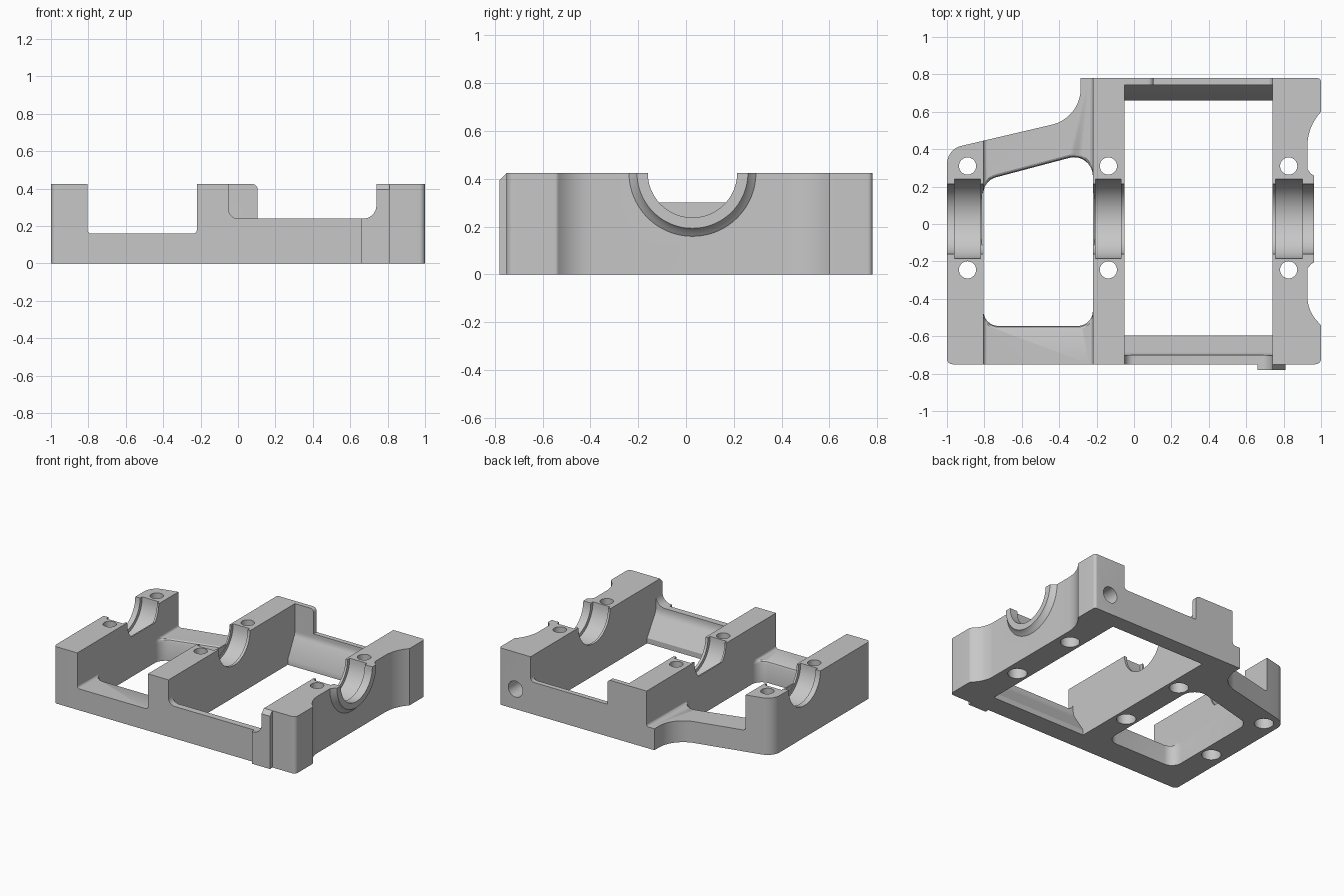
import bpy, bmesh, math
from mathutils import Vector

if "Cube" in bpy.data.objects:
    bpy.data.objects.remove(bpy.data.objects["Cube"], do_unlink=True)

H = 0.425                # full height, also the bore axis height
BORE_Y = 0.027
FRONT, BACK = -0.75, 0.78

grey = bpy.data.materials.new("cast_grey")
grey.use_nodes = True
grey.diffuse_color = (0.57, 0.57, 0.57, 1)
grey.node_tree.nodes["Principled BSDF"].inputs["Base Color"].default_value = (0.57, 0.57, 0.57, 1)


def rounded(points, steps=8):
    """Outline from (a, b) or (a, b, radius) corners."""
    out, n = [], len(points)
    for i, p in enumerate(points):
        c = Vector(p[:2])
        if len(p) == 2:
            out.append(c)
            continue
        u = (Vector(points[i - 1][:2]) - c).normalized()
        v = (Vector(points[(i + 1) % n][:2]) - c).normalized()
        half = u.angle(v) / 2
        centre = c + (u + v).normalized() * (p[2] / math.sin(half))
        t = p[2] / math.tan(half)
        a, b = c + u * t - centre, c + v * t - centre
        turn = a.angle_signed(b)
        for k in range(steps + 1):
            s = -turn * k / steps
            out.append(centre + Vector((a.x * math.cos(s) - a.y * math.sin(s),
                                        a.x * math.sin(s) + a.y * math.cos(s))))
    return out


def arc(cx, cy, r, start=0.0, sweep=2 * math.pi, n=48):
    count = n if sweep > 6 else n + 1
    return [Vector((cx + r * math.cos(start + sweep * k / n),
                    cy + r * math.sin(start + sweep * k / n))) for k in range(count)]


def loft(name, axis, sections):
    """Solid through (position, outline) sections along an axis."""
    place = {"x": lambda p, d: (d, p[0], p[1]),
             "y": lambda p, d: (p[0], d, p[1]),
             "z": lambda p, d: (p[0], p[1], d)}[axis]
    bm = bmesh.new()
    rings = [[bm.verts.new(place(p, d)) for p in pts] for d, pts in sections]
    bm.faces.new(rings[0])
    bm.faces.new(rings[-1])
    for lo, hi in zip(rings, rings[1:]):
        for i in range(len(lo)):
            j = (i + 1) % len(lo)
            bm.faces.new((lo[i], lo[j], hi[j], hi[i]))
    bmesh.ops.recalc_face_normals(bm, faces=bm.faces)
    mesh = bpy.data.meshes.new(name)
    bm.to_mesh(mesh)
    bm.free()
    mesh.materials.append(grey)
    ob = bpy.data.objects.new(name, mesh)
    bpy.context.scene.collection.objects.link(ob)
    return ob


def prism(name, axis, lo, hi, pts):
    return loft(name, axis, [(lo, pts), (hi, pts)])


def combine(ob, tool, op):
    """Apply a boolean and discard the tool."""
    mod = ob.modifiers.new("bool", "BOOLEAN")
    mod.operation, mod.solver, mod.object = op, "EXACT", tool
    bpy.context.view_layer.update()
    mesh = bpy.data.meshes.new_from_object(ob.evaluated_get(bpy.context.evaluated_depsgraph_get()))
    ob.modifiers.clear()
    ob.data = mesh
    bpy.data.objects.remove(tool, do_unlink=True)
    return ob


# Three bearing walls, drawn in plan
left_wall = prism("left_end_wall", "z", 0, H, rounded([
    (-1, FRONT, 0.03), (-0.805, FRONT), (-0.805, 0.445), (-1, 0.40, 0.1)]))
middle_wall = prism("middle_wall", "z", 0, H, [
    (-0.22, FRONT), (-0.05, FRONT), (-0.05, BACK), (-0.22, BACK)])
right_wall = prism("right_end_wall", "z", 0, H, rounded([
    (0.74, FRONT), (1, FRONT, 0.03), (1, -0.54, 0.02), (0.927, -0.47, 0.2),
    (0.927, 0.52, 0.27), (1, 0.6), (1, BACK, 0.02), (0.74, BACK)]))

# Flared half-round boss on the outer face of the right wall
boss = loft("bearing_boss", "x", [
    (d, arc(BORE_Y, H, r, math.pi, math.pi))
    for d, r in ((0.90, 0.295), (0.934, 0.258), (0.945, 0.243), (0.962, 0.232))])
combine(right_wall, boss, "UNION")

# Bores, bearing grooves and bolt holes
for wall, g0, g1, bolt_x in ((left_wall, -0.96, -0.82, -0.89),
                             (middle_wall, -0.207, -0.07, -0.137),
                             (right_wall, 0.757, 0.90, 0.827)):
    combine(wall, prism("bore", "x", -1.1, 1.1, arc(BORE_Y, H, 0.187)), "DIFFERENCE")
    combine(wall, prism("groove", "x", g0, g1, arc(BORE_Y, H, 0.2125)), "DIFFERENCE")
    for y in (-0.245, 0.31):
        combine(wall, prism("bolt", "z", -0.1, 0.6, arc(bolt_x, y, 0.046, n=32)), "DIFFERENCE")
        combine(wall, prism("counterbore", "z", -0.1, 0.1, arc(bolt_x, y, 0.066, n=32)), "DIFFERENCE")

# Blind hole in the back of the right wall
combine(right_wall, prism("port", "y", 0.5, 0.9, arc(0.865, 0.15, 0.06, n=32)), "DIFFERENCE")

# Low frame between left and middle walls, with a skewed rear arm
left_frame = prism("left_frame", "y", -0.9, 0.9, rounded([
    (-0.815, 0), (-0.21, 0), (-0.21, 0.3), (-0.22, 0.3), (-0.22, 0.16, 0.02),
    (-0.805, 0.16, 0.02), (-0.805, 0.3), (-0.815, 0.3)]))
combine(left_frame, prism("outline", "z", -0.1, 0.5, rounded([
    (-0.815, FRONT), (-0.21, FRONT), (-0.21, BACK), (-0.285, BACK),
    (-0.285, 0.567, 0.2), (-0.815, 0.443)], 16)), "INTERSECT")


# Window flared at its upper front and rear edges
def window(d):
    return rounded([(-0.805, 0.232 + d, 0.09), (-0.22, 0.387 + d, 0.1),
                    (-0.22, -0.545 - d, 0.08), (-0.805, -0.545 - d, 0.08)])


combine(left_frame, loft("window", "z", [
    (z, window(d)) for z, d in ((-0.1, 0), (0.14, 0), (0.154, 0.006), (0.162, 0.02), (0.5, 0.02))]),
    "DIFFERENCE")

# Front and back bars between middle and right walls, tapered inside
front_bar = prism("front_bar", "y", -0.9, -0.4, rounded([
    (-0.06, 0), (0.75, 0), (0.75, 0.33), (0.74, 0.33), (0.74, 0.24, 0.07),
    (-0.05, 0.24, 0.05), (-0.05, 0.31), (-0.06, 0.31)]))
combine(front_bar, prism("taper", "x", -0.3, 0.9, rounded([
    (FRONT, -0.1), (-0.597, -0.1), (-0.597, 0.04), (-0.7, 0.2, 0.1), (-0.71, 0.5), (FRONT, 0.5)])),
    "INTERSECT")
back_bar = prism("back_bar", "y", 0.5, 0.9, rounded([
    (-0.06, 0), (0.75, 0), (0.75, 0.3), (0.74, 0.3), (0.74, 0.24, 0.03), (0.105, 0.24),
    (0.105, H, 0.03), (-0.06, H)]))
combine(back_bar, prism("taper", "x", -0.3, 0.9, rounded([
    (BACK, -0.1), (0.66, -0.1), (0.66, 0.04), (0.743, 0.2, 0.08), (0.745, 0.5), (BACK, 0.5)])),
    "INTERSECT")


# Raised pad on the front, sloped at its top
def pad(top):
    return rounded([(0.66, 0), (0.81, 0), (0.81, top), (0.74, top), (0.74, 0.24, 0.07), (0.66, 0.24)])


loft("front_pad", "y", [(-0.78, pad(0.395)), (FRONT, pad(H))])

# Smooth curved faces, keep machined edges crisp
bpy.ops.object.select_all(action="DESELECT")
for ob in bpy.context.scene.objects:
    if ob.type == "MESH":
        ob.select_set(True)
        bpy.context.view_layer.objects.active = ob
bpy.ops.object.shade_smooth_by_angle(angle=math.radians(30))
